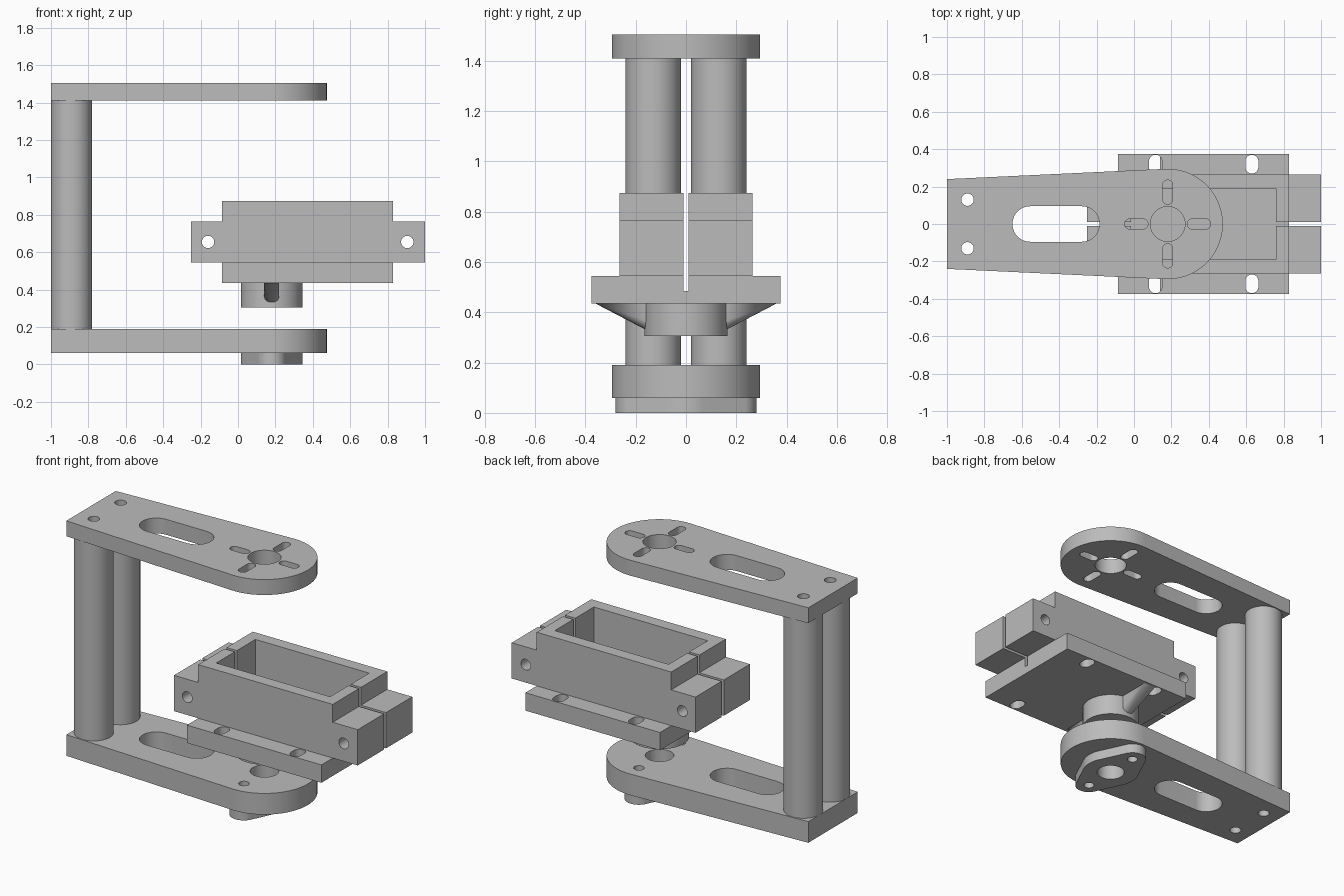
import bpy, bmesh, math
from mathutils import Vector

cube = bpy.data.objects.get("Cube")
if cube:
    bpy.data.objects.remove(cube, do_unlink=True)

grey = bpy.data.materials.new("plain_grey")
grey.use_nodes = True
COLOUR = (0.5, 0.5, 0.5, 1)
grey.diffuse_color = COLOUR
grey.node_tree.nodes["Principled BSDF"].inputs["Base Color"].default_value = COLOUR

HUB_X = 0.18      # shared pivot axis
POST_X, POST_Y = -0.89, 0.13


def finish(bm, name):
    bmesh.ops.recalc_face_normals(bm, faces=bm.faces)
    mesh = bpy.data.meshes.new(name)
    bm.to_mesh(mesh)
    bm.free()
    obj = bpy.data.objects.new(name, mesh)
    mesh.materials.append(grey)
    bpy.context.collection.objects.link(obj)
    return obj


def prism(name, outline, z0, z1):
    bm = bmesh.new()
    face = bm.faces.new([bm.verts.new((x, y, z0)) for x, y in outline])
    grown = bmesh.ops.extrude_face_region(bm, geom=[face])["geom"]
    tops = [v for v in grown if isinstance(v, bmesh.types.BMVert)]
    bmesh.ops.translate(bm, verts=tops, vec=(0, 0, z1 - z0))
    return finish(bm, name)


def box(name, x0, x1, y, z0, z1):
    return prism(name, [(x0, -y), (x1, -y), (x1, y), (x0, y)], z0, z1)


def arc(cx, cy, r, a0, a1, n=24):
    angles = [math.radians(a0 + (a1 - a0) * i / n) for i in range(n + 1)]
    return [(cx + r * math.cos(a), cy + r * math.sin(a)) for a in angles]


def disc(cx, cy, r):
    return arc(cx, cy, r, 0, 360, 48)[:-1]


def slot_x(x0, x1, r, cy=0):
    return arc(x1 - r, cy, r, -90, 90) + arc(x0 + r, cy, r, 90, 270)


def slot_y(cx, y0, y1, r):
    return arc(cx, y1 - r, r, 0, 180) + arc(cx, y0 + r, r, 180, 360)


def cut(obj, cutters):
    for cutter in cutters:
        cutter.hide_render = True
        mod = obj.modifiers.new("cut", "BOOLEAN")
        mod.operation = "DIFFERENCE"
        mod.solver = "EXACT"
        mod.object = cutter
        bpy.context.view_layer.objects.active = obj
        bpy.ops.object.modifier_apply(modifier=mod.name)
        bpy.data.objects.remove(cutter, do_unlink=True)


def drill(obj, outlines, z0=-1, z1=3):
    cut(obj, [prism("cutter", o, z0, z1) for o in outlines])


# Arm plates: tapered with a rounded hub end
arm = [(-1, 0.24), (-1, -0.24)] + arc(HUB_X, 0, 0.295, -93, 93, 48)
common = [slot_x(-0.65, -0.185, 0.095)]
common += [disc(POST_X, s * POST_Y, 0.033) for s in (1, -1)]

top_plate = prism("top_arm_plate", arm, 1.41, 1.505)
drill(top_plate, common + [disc(HUB_X, 0, 0.093)])
drill(top_plate, [slot_y(HUB_X, y, y + 0.13, 0.027) for y in (0.105, -0.235)])
drill(top_plate, [slot_x(HUB_X + x, HUB_X + x + 0.125, 0.027) for x in (0.105, -0.23)])

hub_holes = [disc(HUB_X, 0, 0.08)] + [disc(HUB_X, s * 0.2, 0.03) for s in (1, -1)]
bottom_plate = prism("bottom_arm_plate", arm, 0.06, 0.19)
drill(bottom_plate, common + hub_holes)

# Bearing flange under the bottom plate
tilt = math.degrees(math.asin((0.165 - 0.08) / 0.2))
flange_shape = []
for cy, r, a0, a1 in ((0, 0.165, -tilt, tilt), (0.2, 0.08, tilt, 180 - tilt),
                      (0, 0.165, 180 - tilt, 180 + tilt), (-0.2, 0.08, 180 + tilt, 360 - tilt)):
    flange_shape += arc(HUB_X, cy, r, a0, a1)
flange = prism("bearing_flange", flange_shape, 0, 0.06)
drill(flange, hub_holes)

# Hollow posts joining the arm plates
posts = []
for side, s in (("left", 1), ("right", -1)):
    post = prism(side + "_post", disc(POST_X, s * POST_Y, 0.11), 0.19, 1.41)
    drill(post, [disc(POST_X, s * POST_Y, 0.033)])
    posts.append(post)

# Motor holder: mounting base, stepped body with pocket, split clamping ears
holder_base = box("holder_base", -0.085, 0.83, 0.375, 0.435, 0.545)
drill(holder_base, [slot_y(x, y, y + 0.1, 0.035) for x in (0.115, 0.63) for y in (0.27, -0.37)])

step = [(-0.25, 0.545), (1, 0.545), (1, 0.765), (0.83, 0.765),
        (0.83, 0.875), (-0.085, 0.875), (-0.085, 0.765), (-0.25, 0.765)]
holder_body = prism("holder_body", step, -0.265, 0.265)
for v in holder_body.data.vertices:
    v.co = (v.co.x, -v.co.z, v.co.y)
for x in (-0.16, 0.905):
    hole = prism("cutter", disc(x, 0.655, 0.033), -1, 1)
    for v in hole.data.vertices:
        v.co = (v.co.x, -v.co.z, v.co.y)
    cut(holder_body, [hole])
for part in (holder_base, holder_body):
    cut(part, [box("cutter", -0.015, 0.76, 0.19, 0.485, 2),
               box("cutter", -2, 2, 0.01, 0.485, 2)])

# Pivot boss with rounded sloping ribs
boss = prism("pivot_boss", disc(HUB_X, 0, 0.165), 0.305, 0.435)
ribs = []
for side, s in (("left", 1), ("right", -1)):
    bm = bmesh.new()
    for y, z in ((0.14, 0.32), (0.36, 0.435)):
        for x, dz in arc(HUB_X, 0.04, 0.04, 180, 360, 16):
            bm.verts.new((x, s * y, min(z + dz, 0.436)))
            bm.verts.new((x, s * y, 0.436))
    bmesh.ops.remove_doubles(bm, verts=bm.verts, dist=0.0005)
    hull = bmesh.ops.convex_hull(bm, input=bm.verts)
    loose = {g for g in hull["geom_interior"] + hull["geom_unused"] if isinstance(g, bmesh.types.BMVert)}
    bmesh.ops.delete(bm, geom=list(loose), context="VERTS")
    ribs.append(finish(bm, side + "_rib"))

# Smooth the round surfaces, keep the edges sharp
bpy.ops.object.select_all(action="DESELECT")
for obj in [top_plate, bottom_plate, flange, holder_base, holder_body, boss] + posts + ribs:
    obj.select_set(True)
bpy.context.view_layer.objects.active = top_plate
bpy.ops.object.shade_smooth_by_angle(angle=math.radians(30))
